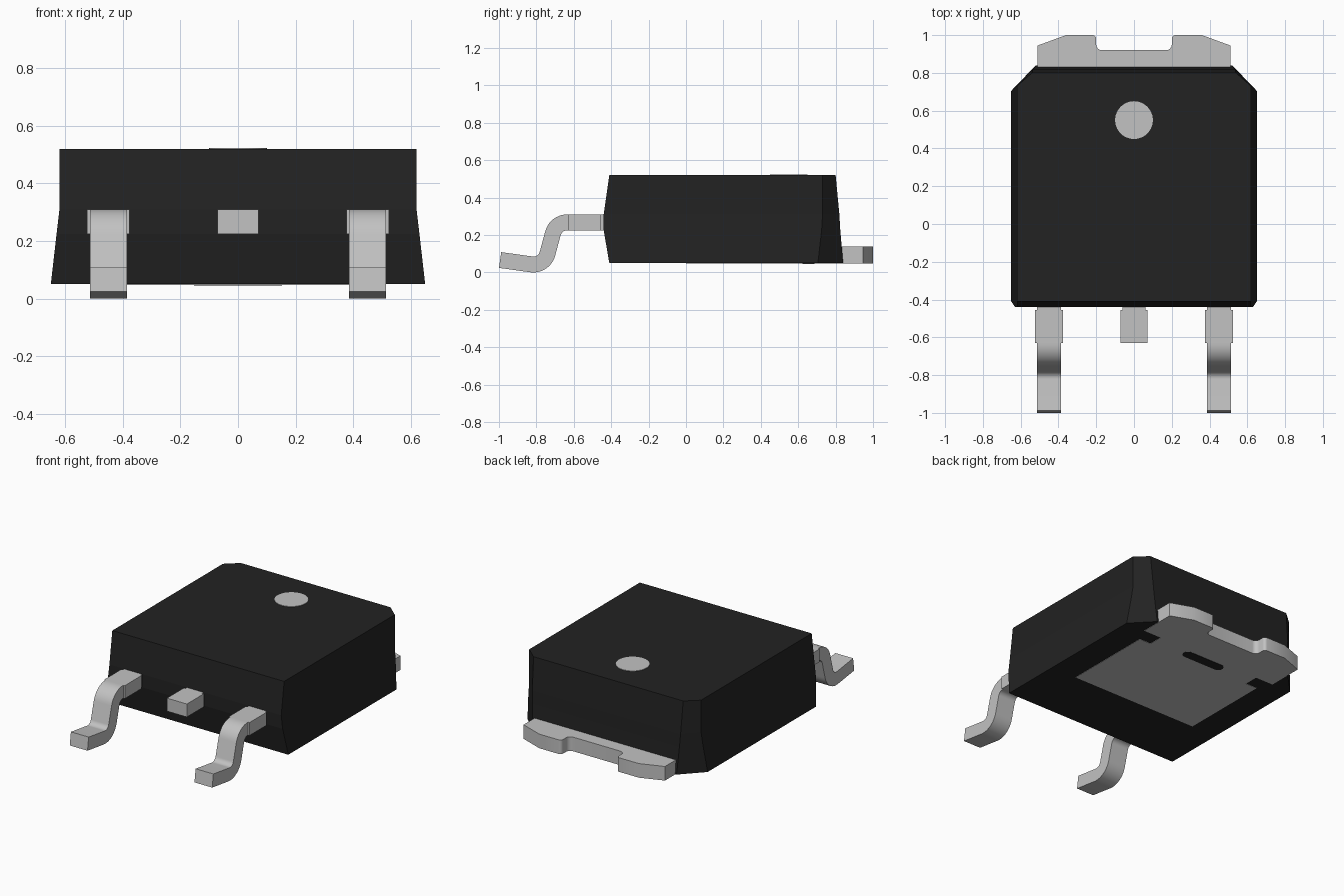
import bpy, bmesh
from math import sin, cos, radians, pi

cube = bpy.data.objects.get("Cube")
if cube:
    bpy.data.objects.remove(cube, do_unlink=True)


def material(name, rgb, rough):
    m = bpy.data.materials.new(name)
    m.use_nodes = True
    m.diffuse_color = (*rgb, 1)
    bsdf = next(n for n in m.node_tree.nodes if n.type == 'BSDF_PRINCIPLED')
    bsdf.inputs["Base Color"].default_value = (*rgb, 1)
    bsdf.inputs["Roughness"].default_value = rough
    return m


BLACK = material("black plastic", (0.016, 0.016, 0.016), 0.6)
METAL = material("tinned metal", (0.54, 0.54, 0.54), 0.5)


def loft(name, rings, mat, smooth=False, mirror=False):
    """Skin a stack of equal-length rings and cap both ends."""
    bm = bmesh.new()
    loops = [[bm.verts.new(p) for p in ring] for ring in rings]
    for a, b in zip(loops, loops[1:]):
        for i in range(len(a)):
            j = (i + 1) % len(a)
            bm.faces.new((a[i], a[j], b[j], b[i]))
    bm.faces.new(loops[0])
    bm.faces.new(loops[-1])
    bmesh.ops.recalc_face_normals(bm, faces=bm.faces)
    mesh = bpy.data.meshes.new(name)
    bm.to_mesh(mesh)
    bm.free()
    mesh.materials.append(mat)
    ob = bpy.data.objects.new(name, mesh)
    bpy.context.collection.objects.link(ob)
    if smooth:
        bpy.ops.object.select_all(action='DESELECT')
        ob.select_set(True)
        bpy.context.view_layer.objects.active = ob
        bpy.ops.object.shade_smooth_by_angle(angle=radians(30))
    if mirror:
        ob.modifiers.new("Mirror", 'MIRROR')
    return ob


def plate(name, outline, z0, z1, mat, smooth=False):
    return loft(name, [[(x, y, z) for x, y in outline] for z in (z0, z1)], mat, smooth)


def box(name, cx, half, y0, y1, z0, z1, mat, mirror=False):
    rect = [(cx - half, y0), (cx + half, y0), (cx + half, y1), (cx - half, y1)]
    return loft(name, [[(x, y, z) for x, y in rect] for z in (z0, z1)], mat, mirror=mirror)


def arc(cx, cy, r, a0, a1, n=6):
    return [(cx + r * cos(radians(a0 + (a1 - a0) * i / n)),
             cy + r * sin(radians(a0 + (a1 - a0) * i / n))) for i in range(n + 1)]


def symmetric(half):
    """Close a right-hand outline with its mirror image in x."""
    return half + [(-x, y) for x, y in reversed(half)]


# Moulded body: z, side x, front y, chamfer start y, back corner x, back y
levels = [(0.05, 0.65, -0.41, 0.705, 0.52, 0.84),
          (0.225, 0.63, -0.44, 0.725, 0.53, 0.825),
          (0.31, 0.62, -0.44, 0.73, 0.535, 0.82),
          (0.52, 0.62, -0.41, 0.73, 0.54, 0.80)]
loft("body", [[(x, y, z) for x, y in symmetric([(sx, fy), (sx, cy), (bx, by)])]
              for z, sx, fy, cy, bx, by in levels], BLACK)

# Round marker on the top face
plate("top_marker", arc(0, 0.55, 0.1, 0, 360, 48)[:-1], 0.517, 0.523, METAL)

# Heat sink: pad under the body, side notches, and the slotted rear tab
half = [(0.465, 0.0), (0.465, 0.61), (0.38, 0.61), (0.38, 0.705),
        (0.51, 0.705), (0.51, 0.945), (0.36, 1.0)]
half += arc(0.22, 0.98, 0.02, 90, 180)
half += arc(0.17, 0.95, 0.03, 0, -90)
plate("heat_sink_tab", symmetric(half), 0.048, 0.14, METAL, smooth=True)

# Plastic-filled slot in the pad
slot = arc(0.12, 0.655, 0.033, -90, 90, 10) + arc(-0.12, 0.655, 0.033, 90, 270, 10)
plate("pad_slot", slot, 0.046, 0.05, BLACK)

# Cropped centre pin
LOW, HIGH = 0.225, 0.31
box("centre_pin_neck", 0, 0.06, -0.455, -0.40, LOW, HIGH, METAL)
box("centre_pin", 0, 0.072, -0.63, -0.455, LOW, HIGH, METAL)

# Outer leads: neck, wider collar, then the bent foot
LEAD_X, HALF_W, HALF_T = 0.45, 0.064, 0.0425
box("lead_neck", LEAD_X, HALF_W, -0.455, -0.40, LOW, HIGH, METAL, mirror=True)
box("lead_collar", LEAD_X, 0.074, -0.63, -0.455, LOW, HIGH, METAL, mirror=True)

R, STEEP, FOOT = 0.078, 75, -8
path = [(-0.625, 0.2675, 0)]      # y, z, downward slope in degrees
for i in range(11):
    a = STEEP * i / 10
    path.append((-0.636 - R * sin(radians(a)), 0.1895 + R * cos(radians(a)), a))
for i in range(11):
    a = STEEP + (FOOT - STEEP) * i / 10
    path.append((-0.816 + R * sin(radians(a)), 0.1205 - R * cos(radians(a)), a))
path.append((-0.994, 0.0665, FOOT))

rings = []
for y, z, a in path:
    ny, nz = -sin(radians(a)) * HALF_T, cos(radians(a)) * HALF_T
    rings.append([(LEAD_X + sx * HALF_W, y + s * ny, z + s * nz)
                  for sx, s in ((-1, -1), (1, -1), (1, 1), (-1, 1))])
loft("lead", rings, METAL, smooth=True, mirror=True)
